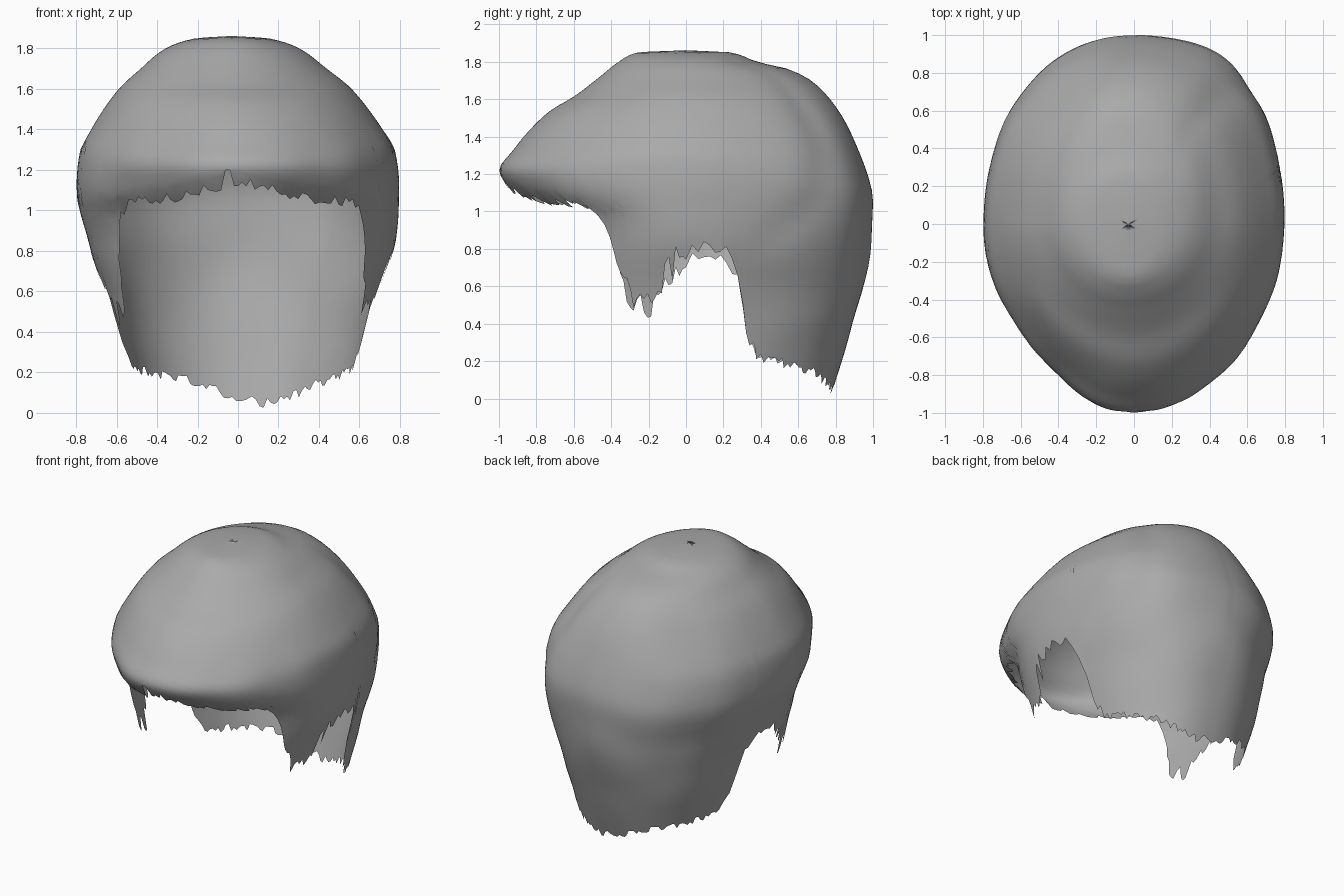
import bpy, bmesh, math, random
from mathutils import Vector, noise

if "Cube" in bpy.data.objects:
    bpy.data.objects.remove(bpy.data.objects["Cube"])

random.seed(4)


def curve(points):
    """Monotone cubic through (input, output) points."""
    xs, ys = zip(*sorted(points))
    d = [(ys[i + 1] - ys[i]) / (xs[i + 1] - xs[i]) for i in range(len(xs) - 1)]
    m = [d[0]] + [0 if a * b <= 0 else 2 * a * b / (a + b) for a, b in zip(d, d[1:])] + [d[-1]]

    def f(x):
        x = min(max(x, xs[0]), xs[-1])
        i = max(k for k in range(len(d)) if xs[k] <= x)
        h = xs[i + 1] - xs[i]
        t = (x - xs[i]) / h
        return (ys[i] * (1 + 2 * t) * (1 - t) ** 2 + h * m[i] * t * (1 - t) ** 2
                + ys[i + 1] * t * t * (3 - 2 * t) + h * m[i + 1] * t * t * (t - 1))
    return f


# Half width, front reach and back reach by height
width = curve([(0, .55), (.2, .58), (.4, .63), (.6, .68), (.8, .745), (1.1, .8), (1.28, .78),
               (1.4, .72), (1.6, .575), (1.7, .46), (1.8, .33), (1.85, .18), (1.862, 0)])
front = curve([(0, .7), (.6, .7), (.85, .71), (1.0, .77), (1.05, .87), (1.12, .95), (1.22, 1.0),
               (1.33, .92), (1.45, .82), (1.54, .725), (1.62, .59), (1.72, .46), (1.8, .36),
               (1.85, .26), (1.862, 0)])
back = curve([(0, .77), (.2, .83), (.4, .89), (.6, .95), (.8, .985), (1.04, 1.0), (1.22, .96),
              (1.4, .89), (1.6, .77), (1.7, .67), (1.76, .55), (1.8, .38), (1.85, .24), (1.862, 0)])
# Hem height by angle, from the fringe (0) past temple and ear to the nape (180)
hem = curve([(0, 1.13), (15, 1.08), (30, 1.04), (42, 1.03), (49, .99), (55, .8), (60, .64),
             (64, .47), (75, .46), (80, .6), (87, .71), (94, .79), (101, .79), (104, .68),
             (106, .5), (108, .35), (115, .2), (132, .17), (150, .14), (165, .08), (180, .03)])
# Path of the swept groove on the right side: angle by height
groove = curve([(.7, 108), (.85, 116), (1.0, 128), (1.2, 136), (1.4, 140), (1.7, 138), (1.86, 130)])
fade = curve([(.7, 0), (.95, .6), (1.2, .8), (1.45, 1), (1.65, .8), (1.86, 0)])


def bump(a, centre, spread):
    return math.exp(-((a - centre) / spread) ** 2)


def surface(a, z):
    """Point on the hair shell at angle a (degrees, 0 = front, + = right) and height z."""
    r = math.radians(a)
    s, c = math.sin(r), math.cos(r)
    k = 1.04 if c > 0 else .95 - .1 * min(1, max(0, (.8 - z) / .4))
    x = width(z) * math.copysign(abs(s) ** k, s)
    y = -(front(z) if c > 0 else back(z)) * math.copysign(abs(c) ** k, c)
    p = Vector((x, y, z))
    # gentle waves, the groove, and the lopsided outline
    g = .01 * noise.noise(p * 3.2) * min(1, (1.87 - z) * 4)
    g -= .025 * fade(z) * bump(a, groove(z), 8)
    mid = max(0, 1 - abs(z - 1.15) / .6)
    g += mid * (.06 * bump(a, 140, 22) - .05 * bump(a, -42, 22))
    g -= .035 * bump(a, -138, 22) * bump(z, 1.55, .2)
    f = 1 + g
    shift = .02 * min(1, max(0, (1.05 - z) / .2)) - .03 * max(0, (z - 1.35) / .5)
    return Vector((x * f + shift, y * f, z))


def ragged(a):
    """Extra hem height that makes pointed strands."""
    b = abs(a)
    size = .13 if 61 < b < 86 else .05 if 86 <= b < 112 else .04
    return random.uniform(-.3, 1) * size


# Hair shell: columns around the head, rows from the crown to the hem
COLS, ROWS = 220, 36
bm = bmesh.new()
crown = bm.verts.new((-.03, -.02, 1.863))
columns = []
for i in range(COLS):
    a = -180 + 360 * i / COLS
    b = abs(a)
    if b > 125:             # the nape point sits a little to the right
        b = 180 - abs((a - 171 + 180) % 360 - 180)
    low = hem(b)
    if -104 < a < -80:
        low -= .05          # the left ear arch sits lower
    tip = max(.005, low + ragged(a))
    if abs(a + 4) < 1:
        tip = 1.2
    col = []
    for j in range(ROWS):
        t = (j + .5) / (ROWS - .5)
        z = low + .03 + (1.862 - low - .03) * math.cos(t * math.pi / 2)
        if j == ROWS - 1:
            z = tip
        elif z < tip + .015:
            z = tip + .015 * (ROWS - 1 - j) / ROWS
        col.append(bm.verts.new(surface(a, z)))
    columns.append(col)
for i in range(COLS):
    p, q = columns[i], columns[(i + 1) % COLS]
    bm.faces.new((crown, p[0], q[0]))
    for j in range(ROWS - 1):
        bm.faces.new((p[j], p[j + 1], q[j + 1], q[j]))
bmesh.ops.recalc_face_normals(bm, faces=bm.faces)
if sum(f.normal.dot(f.calc_center_median() - Vector((0, 0, .9))) for f in bm.faces) < 0:
    bmesh.ops.reverse_faces(bm, faces=bm.faces)
mesh = bpy.data.meshes.new("hair")
bm.to_mesh(mesh)
bm.free()
for f in mesh.polygons:
    f.use_smooth = True
hair = bpy.data.objects.new("hair", mesh)
bpy.context.collection.objects.link(hair)

# Single grey colour
grey = bpy.data.materials.new("grey")
grey.diffuse_color = (.4, .4, .4, 1)
grey.use_nodes = True
grey.node_tree.nodes["Principled BSDF"].inputs["Base Color"].default_value = grey.diffuse_color
mesh.materials.append(grey)
